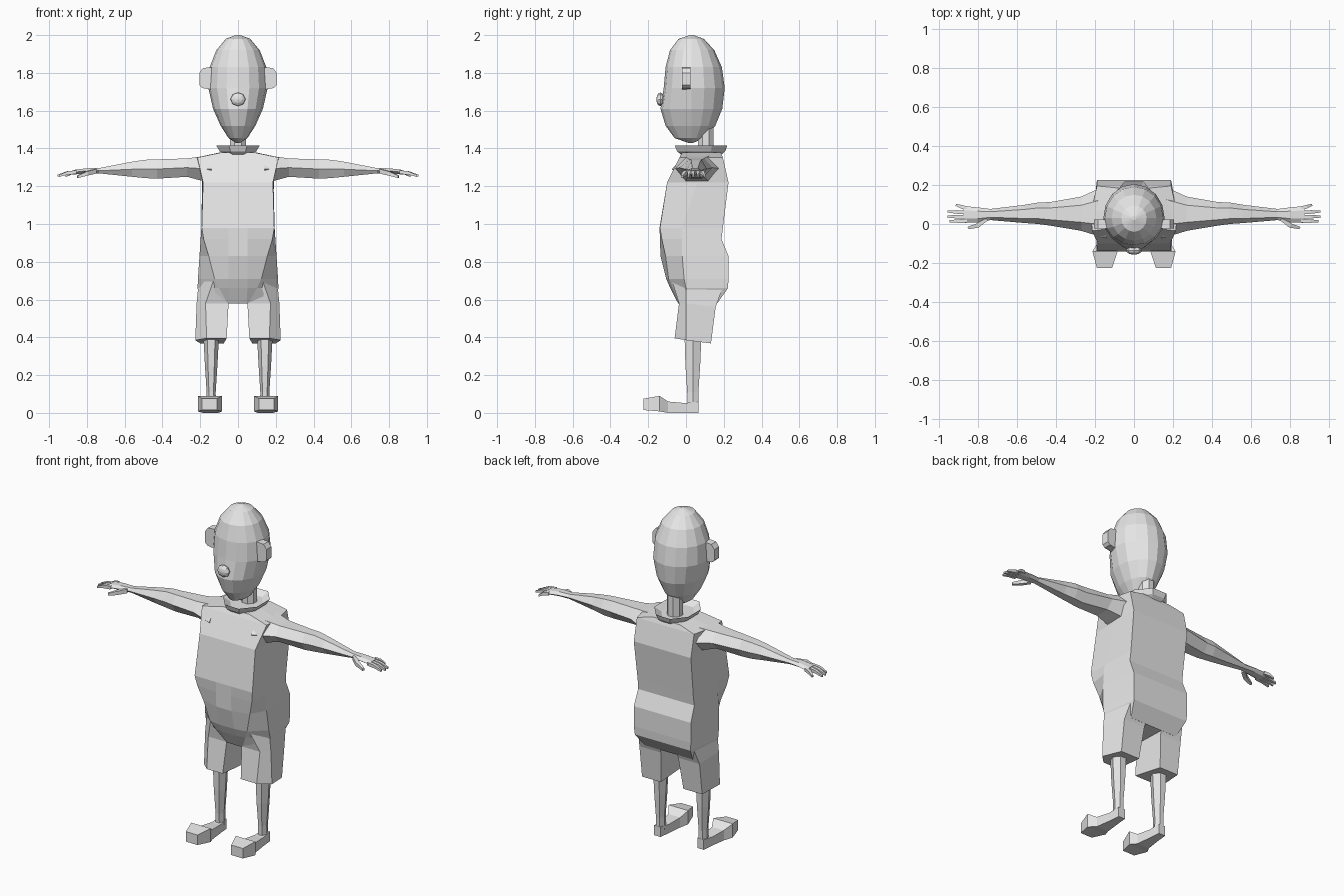
import bpy, bmesh, math
from mathutils import Vector

grey = bpy.data.materials.new("plain_grey")
grey.diffuse_color = (0.8, 0.8, 0.8, 1)


def loft(name, rings, mirror=False, caps=True):
    """Skin a list of equally long point rings; optionally mirror across x."""
    bm = bmesh.new()
    loops = [[bm.verts.new(p) for p in r] for r in rings]
    n = len(loops[0])
    for a, b in zip(loops, loops[1:]):
        for i in range(n):
            j = (i + 1) % n
            bm.faces.new((a[i], a[j], b[j], b[i]))
    if caps:
        bm.faces.new(loops[0])
        bm.faces.new(loops[-1])
    bmesh.ops.recalc_face_normals(bm, faces=bm.faces[:])
    me = bpy.data.meshes.new(name)
    bm.to_mesh(me)
    bm.free()
    me.materials.append(grey)
    ob = bpy.data.objects.new(name, me)
    bpy.context.collection.objects.link(ob)
    if mirror:
        ob.modifiers.new("mirror", "MIRROR").use_mirror_merge = False
    return ob


def oval(z, cx, cy, rx, ry, n, turn=0.0):
    return [(cx + rx * math.cos(turn + 2 * math.pi * i / n),
             cy + ry * math.sin(turn + 2 * math.pi * i / n), z) for i in range(n)]


# Head: egg with a flattened face (z, half width, front y, back y)
head = []
for z, w, f, b in [(2.0, .012, .02, .04), (1.98, .065, -.04, .095), (1.92, .115, -.085, .15),
                   (1.83, .15, -.108, .19), (1.72, .157, -.118, .205), (1.61, .132, -.135, .192),
                   (1.52, .092, -.108, .155), (1.455, .05, -.06, .095), (1.43, .012, .01, .04)]:
    ring = []
    for i in range(16):
        a = 2 * math.pi * i / 16
        s = math.sin(a)
        ring.append((w * math.cos(a), .03 + s * ((b - .03) if s > 0 else (.03 - f)), z))
    head.append(ring)
loft("head", head)

# Nose
nose = []
for k in range(7):
    t = math.pi * (k + .25) / 6.5
    nose.append([(.04 * math.sin(t) * math.cos(a), -.136 - .021 * math.cos(t),
                  1.66 + .036 * math.sin(t) * math.sin(a))
                 for a in [2 * math.pi * i / 8 for i in range(8)]])
loft("nose", nose)

# Ears
ear = [(.13, 1.83), (.185, 1.826), (.205, 1.80), (.205, 1.735), (.19, 1.72), (.13, 1.71)]
loft("ear", [[(x, y, z) for x, z in ear] for y in (-.022, .024)], mirror=True)

# Neck and flared collar
loft("neck", [oval(z, 0, .105, .045, .045, 8, math.pi / 8) for z in (1.33, 1.53)])
loft("collar", [oval(1.355, 0, .08, .05, .10, 8, math.pi / 8),
                oval(1.385, 0, .08, .105, .138, 8, math.pi / 8),
                oval(1.415, 0, .08, .124, .15, 8, math.pi / 8),
                oval(1.39, 0, .08, .085, .11, 8, math.pi / 8)])

# Torso: each level lists front, front corner, side and back corner as (x, y)
levels = [
    (1.378, (.04, -.02), (.09, -.02), (.10, .08), (.09, .185)),
    (1.352, (.05, -.035), (.215, -.035), (.22, .06), (.19, .195)),
    (1.22, (.05, -.10), (.185, -.10), (.188, .06), (.19, .225)),
    (.98, (.05, -.14), (.192, -.138), (.194, -.02), (.185, .195)),
    (.92, (.05, -.138), (.182, -.128), (.198, -.02), (.187, .188)),
    (.83, (.05, -.135), (.155, -.108), (.204, -.02), (.19, .225)),
    (.71, (.05, -.105), (.124, -.092), (.212, -.01), (.19, .225)),
    (.66, (.05, -.083), (.10, -.072), (.214, 0), (.185, .222)),
    (.58, (.045, -.042), (.055, -.035), (.20, 0), (.16, .165)),
]
torso = []
for z, *half in levels:
    torso.append([(x, y, z) for x, y in half] + [(-x, y, z) for x, y in reversed(half)])
loft("torso", torso)

# Short trouser legs, hem sloping down to the back
loft("shorts_leg", [
    [(.05, -.04, .70), (.13, -.075, .70), (.207, 0, .70), (.18, .20, .68), (.05, .20, .68)],
    [(.05, -.037, .58), (.172, -.037, .58), (.219, 0, .58), (.20, .157, .56), (.058, .157, .56)],
    [(.06, -.06, .395), (.166, -.06, .395), (.226, 0, .385), (.20, .132, .368), (.075, .132, .368)],
], mirror=True)

# Lower legs
loft("lower_leg", [oval(z, .142, y, rx, ry, 6) for z, y, rx, ry in
                   [(.42, .037, .042, .052), (.25, .036, .033, .045),
                    (.11, .036, .024, .034), (.03, .036, .025, .033)]], mirror=True)


# Feet: narrow heel, broad toe (y, x range, z range)
def box_ring(y, x0, x1, z0, z1):
    return [(x0, y, z0), (x1, y, z0), (x1, y, z1), (x0, y, z1)]


loft("foot", [box_ring(*s) for s in [
    (.067, .122, .165, 0, .06), (-.005, .115, .172, 0, .052), (-.095, .105, .185, 0, .06),
    (-.14, .084, .213, .008, .09), (-.225, .112, .19, .015, .075)]], mirror=True)


# Arms and palms: six-sided sections along x (x, y range, z range)
def arm_ring(x, y0, y1, z0, z1):
    m, d = (z0 + z1) / 2, (y1 - y0) * .25
    return [(x, y0, m), (x, y0 + d, z1), (x, y1 - d, z1),
            (x, y1, m), (x, y1 - d, z0), (x, y0 + d, z0)]


loft("arm", [arm_ring(*s) for s in [
    (.14, -.075, .20, 1.215, 1.365), (.27, -.035, .14, 1.25, 1.347), (.43, -.008, .112, 1.24, 1.342),
    (.49, 0, .11, 1.243, 1.34), (.56, .005, .098, 1.25, 1.33), (.735, .02, .077, 1.268, 1.296),
    (.80, .008, .085, 1.268, 1.295), (.872, .006, .092, 1.262, 1.286)]], mirror=True)


# Fingers and thumb: tapered square tubes through three points
def digit(name, pts, r):
    rings = []
    side = (Vector(pts[-1]) - Vector(pts[0])).cross(Vector((0, 0, 1))).normalized()
    for p, k in zip(pts, (1, .95, .55)):
        c, u = Vector(p), Vector((0, 0, r * k))
        s = side * r * k
        rings.append([c - s - u, c + s - u, c + s + u, c - s + u])
    loft(name, rings, mirror=True)


for i, (y, ytip, xtip) in enumerate([(.016, .014, .945), (.037, .038, .956),
                                     (.059, .064, .954), (.08, .098, .912)]):
    xm = (.86 + xtip) / 2
    digit(f"finger_{i + 1}", [(.855, y, 1.275), (xm, (y + ytip) / 2, 1.27),
                              (xtip, ytip, 1.255)], .0095)
digit("thumb", [(.755, .028, 1.279), (.80, -.008, 1.268), (.85, -.021, 1.25)], .012)
